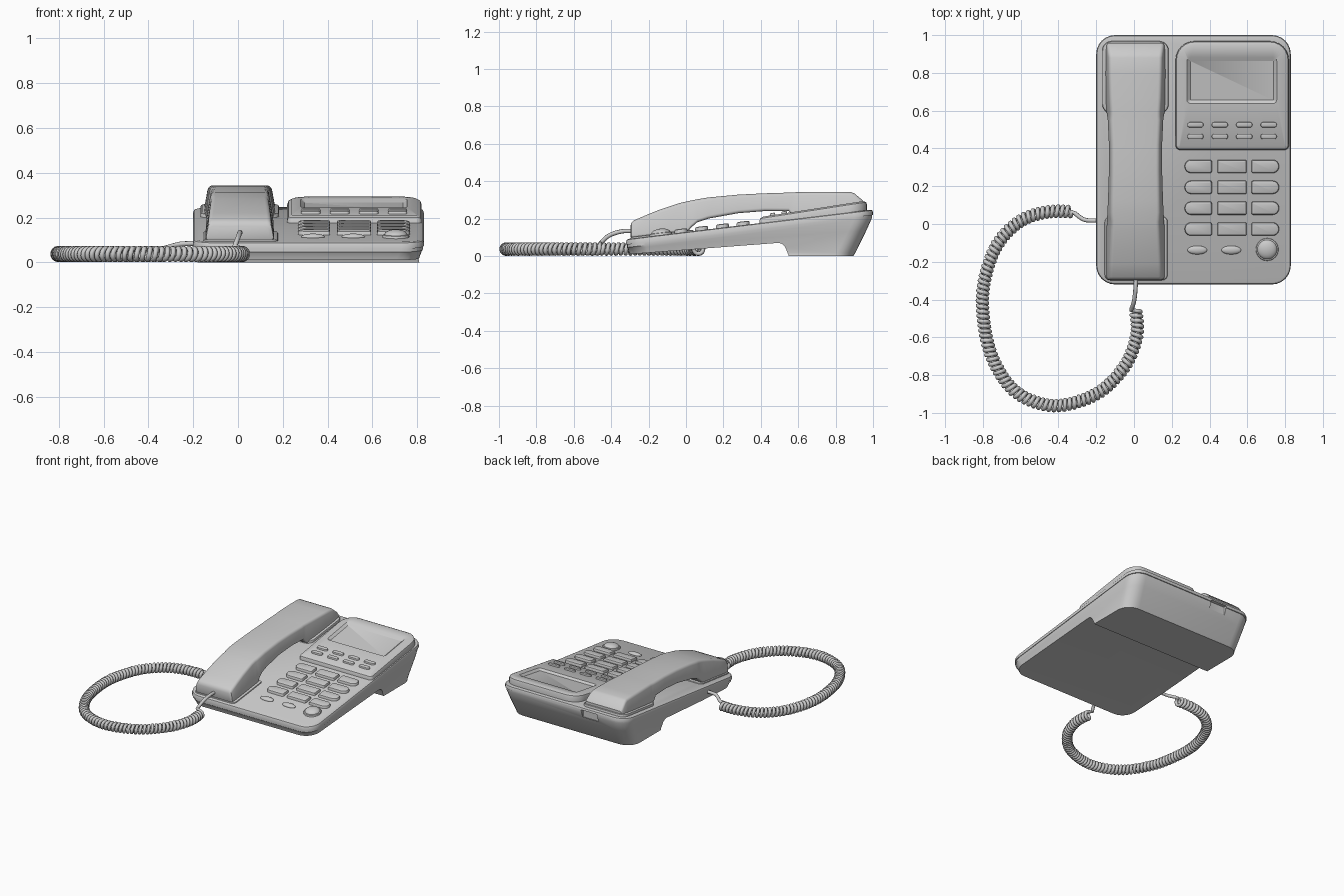
import bpy, bmesh, math
from mathutils import Vector

if "Cube" in bpy.data.objects:
    bpy.data.objects.remove(bpy.data.objects["Cube"])


def top(y):                       # sloping top plane of the phone body
    return 0.09 + 0.12 * (y + 0.32)


def lid(y):                       # steeper plane of the display panel
    return 0.207 + 0.155 * (y - 0.39)


def fillet(pts, radii, n=6):
    """Round every corner of a 2D polygon."""
    out = []
    for i, p in enumerate(pts):
        p = Vector(p)
        a = p + (Vector(pts[i - 1]) - p).normalized() * radii[i]
        b = p + (Vector(pts[(i + 1) % len(pts)]) - p).normalized() * radii[i]
        c, d = a.lerp(p, 0.552), b.lerp(p, 0.552)
        for k in range(n + 1):
            t = k / n
            s = 1 - t
            out.append(a * s**3 + c * 3 * s * s * t + d * 3 * s * t * t + b * t**3)
    return out


def ring(x0, x1, y0, y1, r, plane, dz=0.0, inset=0.0):
    """Rounded rectangle laid on a sloping plane; r = radius or 4 radii."""
    r = r if isinstance(r, (list, tuple)) else [r] * 4
    r = [max(v - inset, 0.003) for v in r]
    x0, x1, y0, y1 = x0 + inset, x1 - inset, y0 + inset, y1 - inset
    flat = fillet([(x0, y0), (x1, y0), (x1, y1), (x0, y1)], r)
    return [(p.x, p.y, plane(p.y) + dz) for p in flat]


def loft(name, rings):
    bm = bmesh.new()
    loops = [[bm.verts.new(p) for p in r] for r in rings]
    for a, b in zip(loops, loops[1:]):
        for i in range(len(a)):
            j = (i + 1) % len(a)
            bm.faces.new((a[i], a[j], b[j], b[i]))
    bm.faces.new(loops[0][::-1])
    bm.faces.new(loops[-1])
    bmesh.ops.recalc_face_normals(bm, faces=bm.faces)
    me = bpy.data.meshes.new(name)
    bm.to_mesh(me)
    bm.free()
    ob = bpy.data.objects.new(name, me)
    bpy.context.collection.objects.link(ob)
    return ob


def pad(name, x0, x1, y0, y1, r, plane, h, e=0.008):
    """Raised rounded button or plate with a softened top edge."""
    a = (x0, x1, y0, y1, r, plane)
    return loft(name, [ring(*a, -0.01), ring(*a, h - e), ring(*a, h - e * 0.3, e * 0.3),
                       ring(*a, h, e)])


def cut(ob, cutter):
    m = ob.modifiers.new("cut", 'BOOLEAN')
    m.operation, m.object, m.solver = 'DIFFERENCE', cutter, 'EXACT'
    bpy.context.view_layer.objects.active = ob
    bpy.ops.object.modifier_apply(modifier=m.name)


# Body: upper shell, and lower shell tapering down to the rear foot
box = (-0.2, 0.83, -0.32, 1.0, 0.1, top)
upper = loft("upper_shell", [ring(*box, -0.03), ring(*box, -0.014), ring(*box, -0.004, 0.004),
                             ring(*box, 0, 0.014)])
lower = loft("lower_shell", [
    ring(-0.18, 0.81, -0.3, 0.895, 0.1, lambda y: 0.0),
    ring(-0.177, 0.807, -0.303, 0.905, 0.1, lambda y: 0.012 + 0.004 * y),
    ring(-0.19, 0.82, -0.312, 0.965, 0.1, lambda y: 0.04 + 0.076 * (y + 0.32)),
    ring(-0.196, 0.826, -0.316, 0.994, 0.1, top, -0.045),
    ring(-0.196, 0.826, -0.316, 0.994, 0.1, top, -0.028)])

# Underside is cut away in front of the foot
side = fillet([(-0.6, -0.2), (0.6, -0.2), (0.55, 0.0), (0.52, 0.072), (-0.6, -0.013)],
              [0.01, 0.01, 0.01, 0.03, 0.01])
under = loft("underside_cutter", [[(x, p.x, p.y) for p in side] for x in (-0.5, 1.1)])
cut(lower, under)
slot = pad("socket_cutter", 0.03, 0.16, 0.975, 1.05, 0.004, lambda y: 0.18, 0.05, 0.002)
cut(lower, slot)
cut(upper, slot)
for c in (under, slot):
    bpy.data.objects.remove(c)

# Handset rests
pad("ear_rest", -0.168, 0.183, 0.585, 0.968, 0.05, top, 0.018)
pad("mouth_rest", -0.155, 0.178, -0.298, 0.04, 0.03, top, 0.008)

# Handset: stations of (y, underside z, top z, half width at bottom)
stations = [(-0.297, 0.105, 0.160, 0.145), (-0.292, 0.097, 0.178, 0.153), (-0.28, 0.095, 0.190, 0.156),
            (-0.21, 0.103, 0.220, 0.157), (-0.14, 0.112, 0.248, 0.157), (-0.03, 0.125, 0.284, 0.156),
            (0.01, 0.130, 0.293, 0.155), (0.025, 0.150, 0.296, 0.154), (0.06, 0.180, 0.303, 0.152),
            (0.12, 0.200, 0.313, 0.149), (0.28, 0.229, 0.328, 0.144), (0.42, 0.240, 0.335, 0.144),
            (0.55, 0.240, 0.339, 0.150), (0.57, 0.215, 0.340, 0.153), (0.59, 0.200, 0.341, 0.156),
            (0.67, 0.208, 0.343, 0.160), (0.80, 0.224, 0.343, 0.161), (0.88, 0.234, 0.342, 0.160),
            (0.90, 0.236, 0.335, 0.160), (0.945, 0.241, 0.297, 0.157), (0.957, 0.246, 0.280, 0.150)]
sections = []
for y, zb, zt, w in stations:
    t = w - 0.18 * (zt - zb)
    r = min(0.018, (zt - zb) * 0.3)
    sec = fillet([(-w, zb), (w, zb), (t, zt), (-t, zt)], [r] * 4, 4)
    sections.append([(0.008 + p.x, y, p.y) for p in sec])
loft("handset", sections)

# Display panel with a sunken screen
pan = (0.22, 0.82, 0.392, 0.968, [0.025, 0.025, 0.1, 0.1])
scr = (0.28, 0.756, 0.638, 0.882, 0.02, lid)
loft("display_panel", [ring(*pan, top, -0.01), ring(*pan, lid, -0.022),
                       ring(*pan, lid, -0.008, 0.005), ring(*pan, lid, 0, 0.02),
                       ring(*scr), ring(*scr, -0.014, 0.018)])

# Function buttons on the panel
for row, y in enumerate((0.463, 0.525)):
    for col in range(4):
        x = 0.325 + 0.1293 * col
        pad(f"function_button_{row}_{col}", x - 0.043, x + 0.043, y - 0.014, y + 0.014,
            0.0135, lid, 0.012, 0.005)

# Keypad: outer columns have rounded outer ends
columns = [(0.268, 0.412, [0.034, 0.01, 0.01, 0.034]), (0.442, 0.595, [0.006] * 4),
           (0.622, 0.768, [0.01, 0.034, 0.034, 0.01])]
for row in range(4):
    y = -0.027 + 0.1107 * row
    for col, (x0, x1, r) in enumerate(columns):
        pad(f"key_{row}_{col}", x0, x1, y - 0.035, y + 0.035, r, top, 0.02, 0.01)

# Oval buttons and round knob
tilt = math.atan(0.12)
pad("knob_base", 0.645, 0.765, -0.195, -0.075, 0.0599, top, 0.012, 0.005)
for name, x, y, sx, sy, sz, up in (("oval_button_left", 0.335, -0.138, 0.052, 0.023, 0.014, 0.002),
                                   ("oval_button_right", 0.515, -0.138, 0.052, 0.023, 0.014, 0.002),
                                   ("round_knob", 0.705, -0.135, 0.052, 0.052, 0.024, 0.01)):
    bpy.ops.mesh.primitive_uv_sphere_add(segments=32, ring_count=16, radius=1,
                                         location=(x, y, top(y) + up), rotation=(tilt, 0, 0))
    ob = bpy.context.object
    ob.name = name
    ob.scale = (sx, sy, sz)


# Coiled cord: helix wound around a smooth floor path, with straight leads
def catmull(p, t):
    i = min(int(t), len(p) - 2)
    u = t - i
    a, b, c, d = p[max(i - 1, 0)], p[i], p[i + 1], p[min(i + 2, len(p) - 1)]
    return 0.5 * (2 * b + (c - a) * u + (2 * a - 5 * b + 4 * c - d) * u * u
                  + (3 * b - a - 3 * c + d) * u**3)


path = [Vector((x, y, 0.037)) for x, y in (
    (0.01, -0.46), (0.015, -0.59), (-0.05, -0.755), (-0.2, -0.9), (-0.42, -0.962), (-0.62, -0.893),
    (-0.74, -0.73), (-0.792, -0.54), (-0.797, -0.33), (-0.73, -0.12), (-0.61, 0.01),
    (-0.47, 0.062), (-0.33, 0.066))]
turns, steps = 88, 1400
centre = [catmull(path, (len(path) - 1) * k / steps) for k in range(steps + 1)]
length = [0.0]
for a, b in zip(centre, centre[1:]):
    length.append(length[-1] + (b - a).length)
coil = []
for k, c in enumerate(centre):
    tan = (centre[min(k + 1, steps)] - centre[max(k - 1, 0)]).normalized()
    across = tan.cross(Vector((0, 0, 1)))
    ang = 2 * math.pi * turns * length[k] / length[-1] + math.pi / 2
    coil.append(c + 0.025 * (across * math.cos(ang) + Vector((0, 0, 1)) * math.sin(ang)))


def lead(pts):
    v = [Vector(p) for p in pts]
    return [catmull(v, (len(v) - 1) * k / 24) for k in range(25)]


start = lead([(0.01, -0.27, 0.132), (0.008, -0.34, 0.132), (0.0, -0.41, 0.11), (-0.015, -0.455, 0.07)])
end = lead([(-0.31, 0.055, 0.068), (-0.285, 0.035, 0.075), (-0.25, 0.02, 0.082), (-0.17, 0.018, 0.085)])
cu = bpy.data.curves.new("coiled_cord", 'CURVE')
cu.dimensions, cu.bevel_depth, cu.bevel_resolution, cu.use_fill_caps = '3D', 0.0115, 2, True
pts = start + coil + end
sp = cu.splines.new('POLY')
sp.points.add(len(pts) - 1)
for p, v in zip(sp.points, pts):
    p.co = (*v, 1)
bpy.context.collection.objects.link(bpy.data.objects.new("coiled_cord", cu))

# Smooth shading with crisp edges
bpy.ops.object.select_all(action='DESELECT')
for ob in bpy.context.scene.objects:
    if ob.type == 'MESH':
        ob.select_set(True)
        bpy.context.view_layer.objects.active = ob
bpy.ops.object.shade_smooth_by_angle(angle=math.radians(35))
